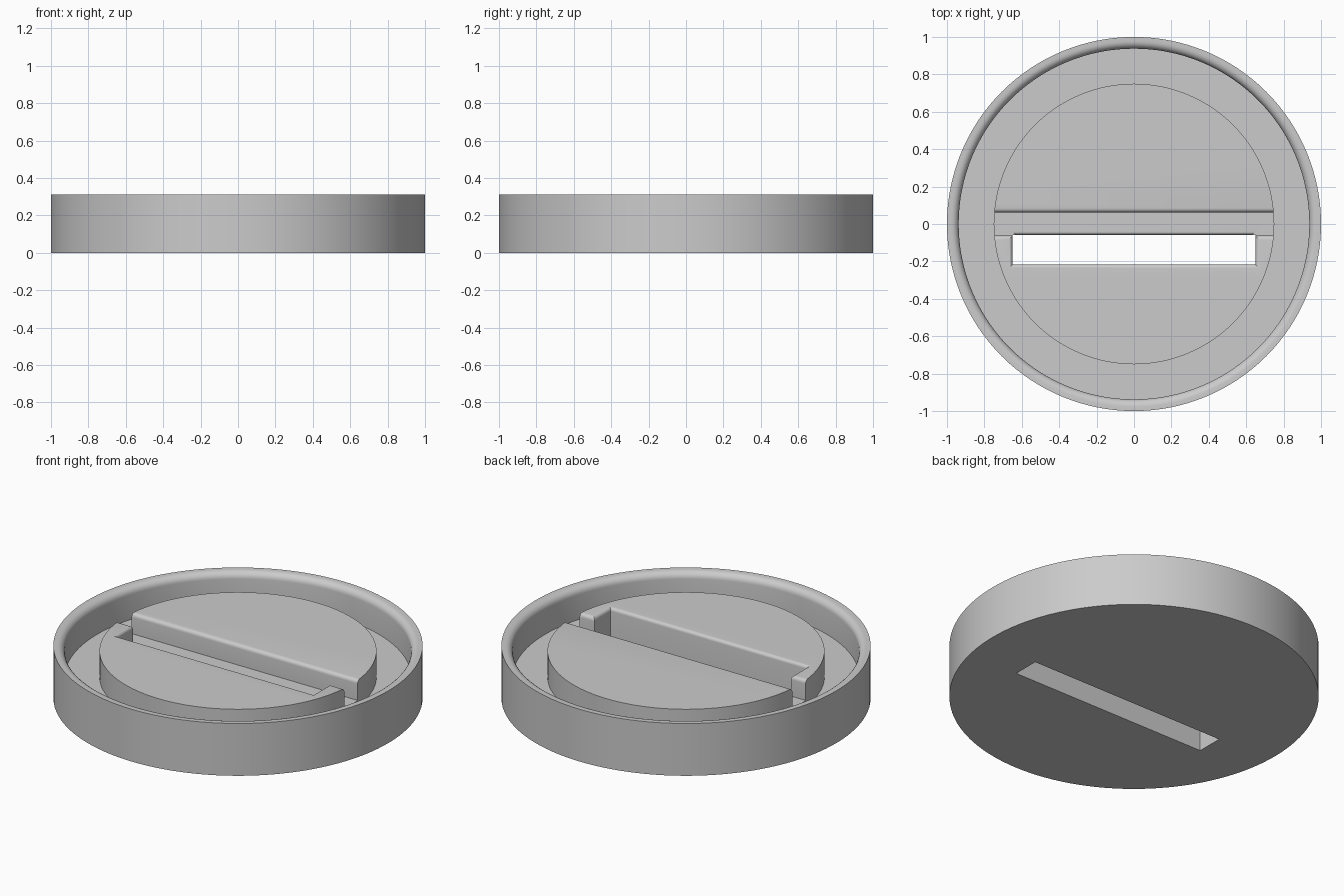
import bpy, bmesh
from math import pi, sin, cos, radians

default = bpy.data.objects.get("Cube")
if default:
    bpy.data.objects.remove(default)

HEIGHT, INNER_R, PUCK_R = 0.3125, 0.9375, 0.75
FLOOR_Z, PUCK_Z, GROOVE_Z = 0.125, 0.281, 0.16
GROOVE_HALF, SLOT_HALF, SLOT_FRONT = 0.0625, 0.65, -0.217
SEGMENTS, STEPS = 128, 6

grey = bpy.data.materials.new("plain_grey")
grey.use_nodes = True
colour = (0.6, 0.6, 0.6, 1)
grey.diffuse_color = colour
grey.node_tree.nodes["Principled BSDF"].inputs["Base Color"].default_value = colour


def add_object(name, bm):
    bmesh.ops.recalc_face_normals(bm, faces=bm.faces)
    mesh = bpy.data.meshes.new(name)
    bm.to_mesh(mesh)
    bm.free()
    mesh.materials.append(grey)
    obj = bpy.data.objects.new(name, mesh)
    bpy.context.collection.objects.link(obj)
    return obj


def skin(bm, rings):
    """Bridge a stack of vertex rings and cap both ends."""
    loops = [[bm.verts.new(p) for p in ring] for ring in rings]
    n = len(loops[0])
    for low, high in zip(loops, loops[1:]):
        for i in range(n):
            j = (i + 1) % n
            bm.faces.new((low[i], low[j], high[j], high[i]))
    bm.faces.new(loops[0])
    bm.faces.new(loops[-1])


def fillet(radius, top):
    """Outward offset and height pairs of a rounded upper edge."""
    angles = [pi / 2 * i / STEPS for i in range(STEPS + 1)]
    return [(radius * (1 - cos(a)), top - radius + radius * sin(a)) for a in angles]


def circle(r, z):
    angles = [2 * pi * i / SEGMENTS for i in range(SEGMENTS)]
    return [(r * cos(a), r * sin(a), z) for a in angles]


def cut(target, half_x, y0, y1, bottom, top, radius):
    """Cut a rectangular pocket whose upper edges are rounded."""
    levels = [(0, bottom)] + fillet(radius, top)
    levels.append((radius, top + 0.06))
    rings = []
    for d, z in levels:
        x, a, b = half_x + d, y0 - d, y1 + d
        rings.append([(-x, a, z), (x, a, z), (x, b, z), (-x, b, z)])
    bm = bmesh.new()
    skin(bm, rings)
    cutter = add_object("pocket_cutter", bm)
    cutter.hide_render = True
    mod = target.modifiers.new("pocket", "BOOLEAN")
    mod.operation, mod.solver, mod.object = "DIFFERENCE", "EXACT", cutter
    bpy.ops.object.select_all(action="DESELECT")
    bpy.context.view_layer.objects.active = target
    target.select_set(True)
    bpy.ops.object.modifier_apply(modifier=mod.name)
    bpy.data.objects.remove(cutter)


# Round dish with rounded inner rim and raised centre, turned from one profile
profile = [(1, 0), (1, HEIGHT)]
profile += [(INNER_R + d, z) for d, z in reversed(fillet(0.04, HEIGHT))]
profile += [(INNER_R, FLOOR_Z), (PUCK_R, FLOOR_Z), (PUCK_R, PUCK_Z)]
bm = bmesh.new()
skin(bm, [circle(r, z) for r, z in profile])
dish = add_object("slotted_dish", bm)

# Groove across the raised centre
cut(dish, 0.8, -GROOVE_HALF, GROOVE_HALF, GROOVE_Z, PUCK_Z, 0.022)
# Slot through the whole thickness
cut(dish, SLOT_HALF, SLOT_FRONT, -GROOVE_HALF + 0.005, -0.1, PUCK_Z, 0.02)
# Rounded edge where the groove floor drops into the slot
cut(dish, SLOT_HALF - 0.02, -0.15, -GROOVE_HALF + 0.005, 0.05, GROOVE_Z, 0.018)

bpy.ops.object.shade_smooth_by_angle(angle=radians(30))
